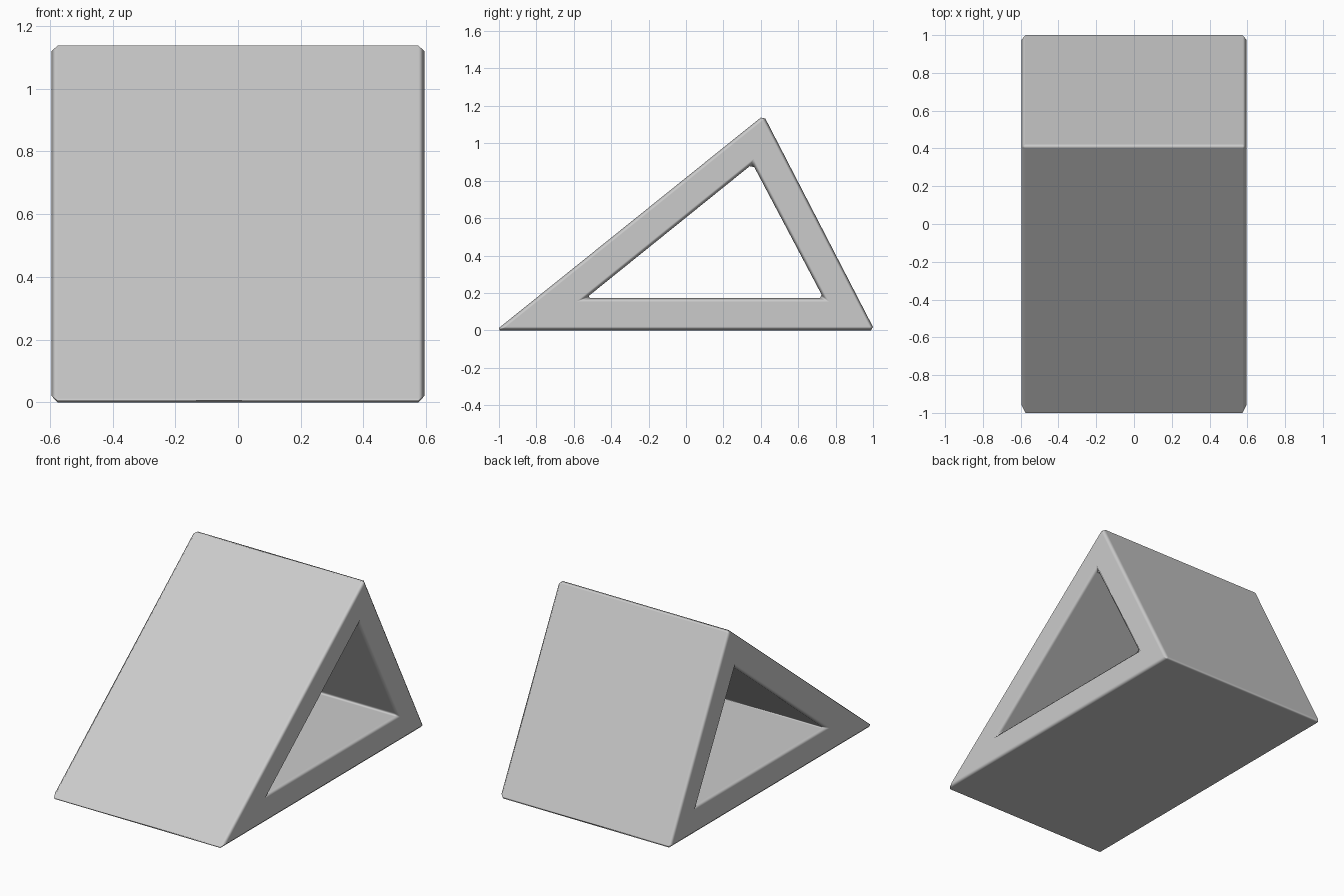
import bpy
import bmesh

cube = bpy.data.objects.get("Cube")
if cube:
    bpy.data.objects.remove(cube, do_unlink=True)

HALF_WIDTH = 0.595
BEVEL = 0.02

# Plain grey surface
grey = bpy.data.materials.new("plain_grey")
grey.use_nodes = True
colour = (0.6, 0.6, 0.6, 1)
grey.diffuse_color = colour
grey.node_tree.nodes["Principled BSDF"].inputs["Base Color"].default_value = colour

# Side profiles as (y, z): outer wedge and its opening
outer = [(-1.016, 0), (1.009, 0), (0.415, 1.15)]
inner = [(-0.535, 0.172), (0.735, 0.172), (0.356, 0.89)]

bm = bmesh.new()


def ring(profile, x):
    return [bm.verts.new((x, y, z)) for y, z in profile]


# Triangular tube: three wall panels, each with outside, inside and two ends
out_r, out_l = ring(outer, -HALF_WIDTH), ring(outer, HALF_WIDTH)
in_r, in_l = ring(inner, -HALF_WIDTH), ring(inner, HALF_WIDTH)
for i in range(3):
    j = (i + 1) % 3
    for a, b in ((out_r, out_l), (out_l, in_l), (in_l, in_r), (in_r, out_r)):
        bm.faces.new((a[i], a[j], b[j], b[i]))
bmesh.ops.recalc_face_normals(bm, faces=bm.faces)
for face in bm.faces:
    face.smooth = True

mesh = bpy.data.meshes.new("wedge_frame")
bm.to_mesh(mesh)
bm.free()
mesh.materials.append(grey)
frame = bpy.data.objects.new("wedge_frame", mesh)
bpy.context.collection.objects.link(frame)

# Narrow softened edges
bevel = frame.modifiers.new("edge_bevel", "BEVEL")
bevel.width = BEVEL
bevel.segments = 1
bevel.limit_method = "ANGLE"
bevel.harden_normals = True
